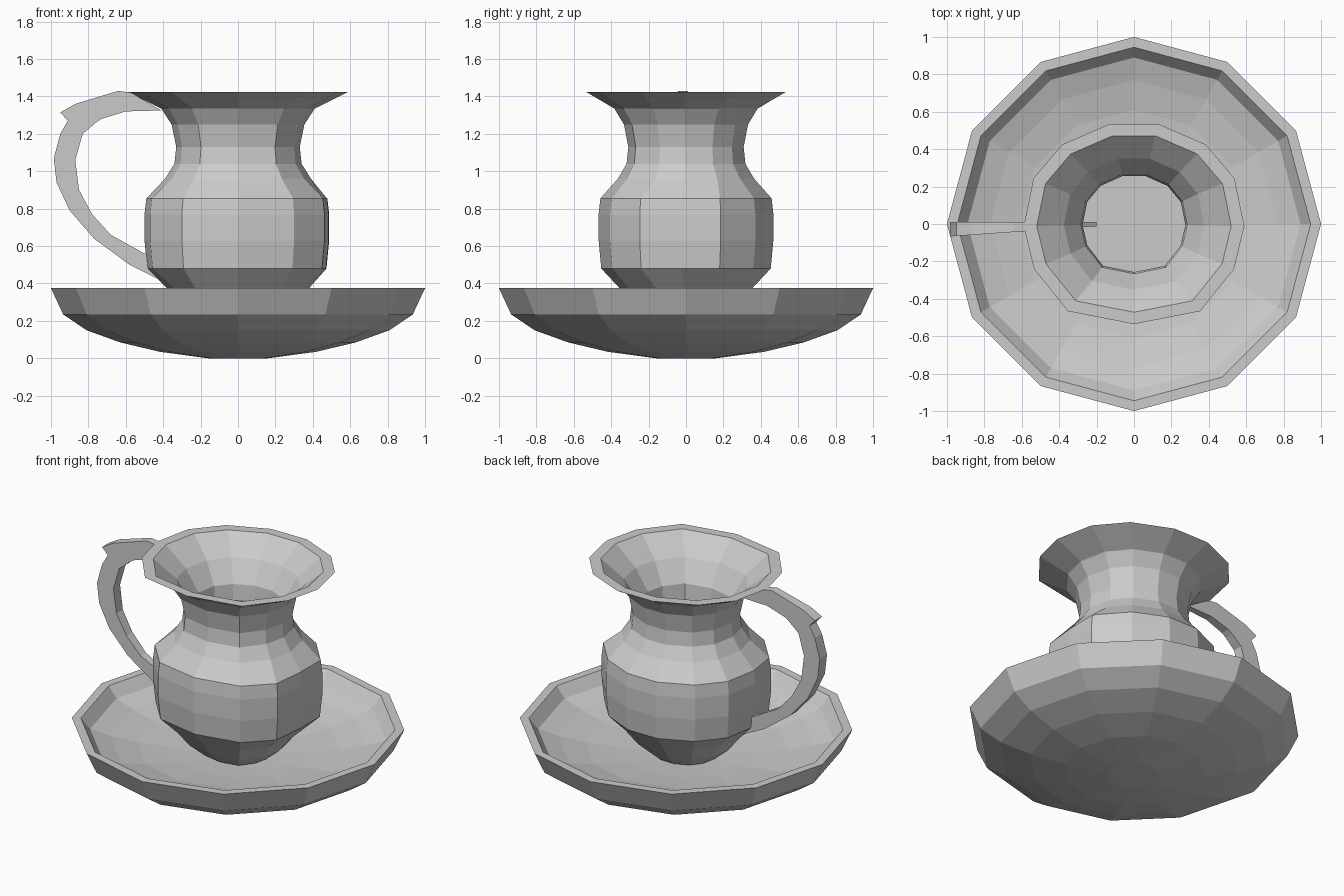
import bpy, bmesh
from math import sin, cos, pi

if "Cube" in bpy.data.objects:
    bpy.data.objects.remove(bpy.data.objects["Cube"])


def make_object(name, bm):
    bmesh.ops.recalc_face_normals(bm, faces=bm.faces)
    mesh = bpy.data.meshes.new(name)
    bm.to_mesh(mesh)
    bm.free()
    obj = bpy.data.objects.new(name, mesh)
    bpy.context.collection.objects.link(obj)
    return obj


def skin(name, loops):
    """Join matching loops of points into one closed shape with capped ends."""
    bm = bmesh.new()
    rows = [[bm.verts.new(p) for p in loop] for loop in loops]
    n = len(rows[0])
    for a, b in zip(rows, rows[1:]):
        for i in range(n):
            j = (i + 1) % n
            bm.faces.new((a[i], a[j], b[j], b[i]))
    bm.faces.new(rows[0])
    bm.faces.new(rows[-1])
    return make_object(name, bm)


def level(ring, r, z, depth=1):
    return [(x * r, y * r * depth, z) for x, y in ring]


# Twelve-sided basin: outer wall, rim, inner wall, shallow floor
twelve = [(cos(i * pi / 6), sin(i * pi / 6)) for i in range(12)]
basin = [(.16, 0), (.42, .035), (.63, .085), (.81, .15), (.935, .235), (1, .375),
         (.945, .375), (.89, .305), (.77, .265), (.61, .23), (.40, .205), (.16, .19)]
skin("wash_basin", [level(twelve, r, z) for r, z in basin])

# Jug: irregular thirteen-sided rings; the belly has flatter sides than rim and neck
front, back = [(.6, -.79)], [(.65, .72), (.22, .907)]


def jug_ring(right, left):
    flip = lambda pts: [(-x, y) for x, y in reversed(pts)]
    return [(0, -.907)] + front + right + back + flip(back) + flip(left) + flip(front)


side = [(.905, -.41), (1, -.02), (.91, .415)]
rim_ring = jug_ring(side, side)
belly_ring = jug_ring([(.925, -.48), (.97, -.05), (.975, .36)],
                      [(.94, -.42), (1, -.02), (.92, .41)])
jug = [(.12, .15), (.21, .20), (.30, .275), (.38, .375), (.485, .48), (.50, .63),
       (.50, .77), (.49, .855), (.39, .96), (.34, 1.04), (.33, 1.13), (.355, 1.25),
       (.41, 1.335), (.59, 1.425),
       (.52, 1.425), (.375, 1.305), (.285, 1.17), (.275, 1.07), (.33, .96), (.44, .85),
       (.445, .50), (.29, .29)]
skin("jug", [level(belly_ring if .4 < z < .9 else rim_ring, r, z, 1 if z > 1.4 else 1.03)
             for r, z in jug])

# Handle: outline pairs (outer, inner) from the belly up to the rim, with thumb spur
pairs = [((-.22, .33), (-.20, .37)), ((-.40, .41), (-.42, .55)), ((-.58, .50), (-.50, .56)),
         ((-.77, .64), (-.68, .66)), ((-.90, .79), (-.78, .77)), ((-.97, .94), (-.85, .90)),
         ((-.985, 1.07), (-.87, 1.06)), ((-.95, 1.20), (-.83, 1.20)),
         ((-.91, 1.27), (-.80, 1.225)), ((-.95, 1.315), (-.76, 1.26)),
         ((-.87, 1.36), (-.73, 1.28)), ((-.64, 1.43), (-.60, 1.32)),
         ((-.57, 1.42), (-.41, 1.325))]


def front_y(x):
    return -.012 - .055 * (-x - .2) / .79


skin("jug_handle", [((ox, front_y(ox), oz), (ix, front_y(ix), iz), (ix, .01, iz), (ox, .01, oz))
                    for (ox, oz), (ix, iz) in pairs])
